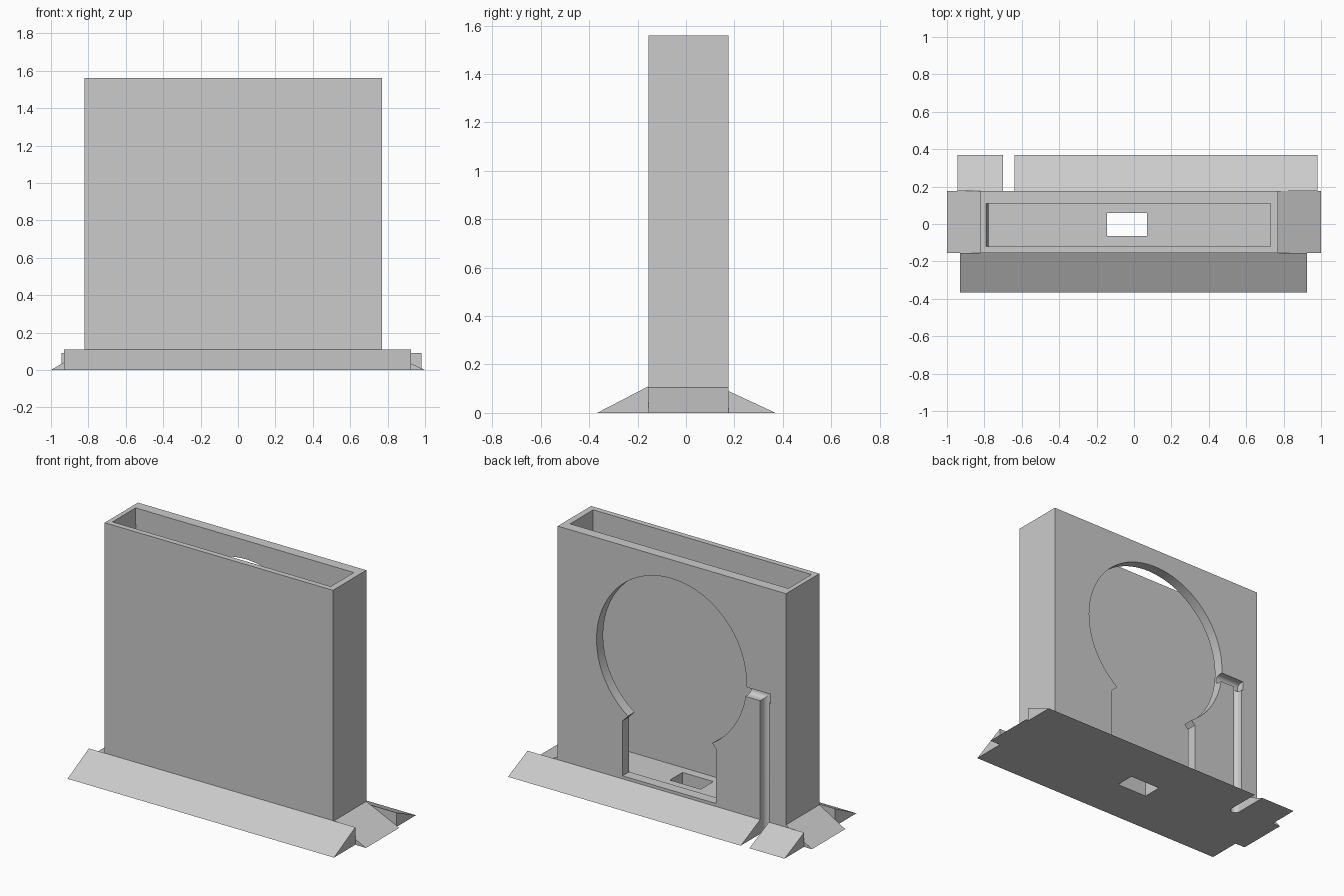
import bpy, bmesh, math
from mathutils import Vector

old = bpy.data.objects.get("Cube")
if old:
    bpy.data.objects.remove(old, do_unlink=True)

grey = bpy.data.materials.new("plain grey")
grey.use_nodes = True
grey.diffuse_color = (0.6, 0.6, 0.6, 1)
grey.node_tree.nodes["Principled BSDF"].inputs["Base Color"].default_value = (0.6, 0.6, 0.6, 1)


def prism(name, points, axis, start, end):
    """Extrude a 2D outline along an axis; the outline uses the other two axes in order."""
    def place(p, d):
        c = list(p)
        c.insert("xyz".index(axis), d)
        return Vector(c)
    bm = bmesh.new()
    near = [bm.verts.new(place(p, start)) for p in points]
    far = [bm.verts.new(place(p, end)) for p in points]
    bm.faces.new(near)
    bm.faces.new(far)
    for i in range(len(points)):
        j = (i + 1) % len(points)
        bm.faces.new((near[i], near[j], far[j], far[i]))
    bmesh.ops.recalc_face_normals(bm, faces=bm.faces)
    mesh = bpy.data.meshes.new(name)
    bm.to_mesh(mesh)
    bm.free()
    mesh.materials.append(grey)
    obj = bpy.data.objects.new(name, mesh)
    bpy.context.collection.objects.link(obj)
    return obj


def rect(a, b, c, d):
    return [(a, c), (b, c), (b, d), (a, d)]


def arc(cx, cy, r, first, last, steps):
    angles = [math.radians(first + (last - first) * i / steps) for i in range(steps + 1)]
    return [(cx + r * math.cos(a), cy + r * math.sin(a)) for a in angles]


def cut(target, cutter):
    cutter.hide_render = True
    mod = target.modifiers.new("cut", 'BOOLEAN')
    mod.operation = 'DIFFERENCE'
    mod.solver = 'EXACT'
    mod.object = cutter
    bpy.context.view_layer.objects.active = target
    bpy.ops.object.modifier_apply(modifier=mod.name)
    bpy.data.objects.remove(cutter, do_unlink=True)


LEFT, RIGHT, FRONT, BACK, TOP = -0.82, 0.77, -0.155, 0.176, 1.56
FLOOR = 0.105

# Hollow upright case, open at the top
case = prism("case", rect(LEFT, RIGHT, FRONT, BACK), "z", 0, TOP)
cavity = [(-0.775, FLOOR), (0.73, FLOOR), (0.73, 1.7), (-0.79, 1.7), (-0.79, TOP)]
cut(case, prism("cavity_cutter", cavity, "y", -0.12, 0.11))

# Round window and the slot below it in the back wall
cut(case, prism("window_cutter", arc(-0.022, 0.92, 0.522, 0, 356.25, 95), "y", 0.05, 0.3))
mid, half = -0.006, 0.325
slot = [(mid + s * w, z) for s, w, z in (
    (-1, half, FLOOR + 0.004), (1, half, FLOOR + 0.004), (1, half, 0.455), (1, 0.295, 0.485),
    (1, 0.2, 0.6), (-1, 0.2, 0.6), (-1, 0.295, 0.485), (-1, half, 0.455))]
cut(case, prism("slot_cutter", slot, "y", 0.05, 0.3))

# Opening through the floor
cut(case, prism("floor_hole_cutter", rect(-0.145, 0.07, -0.065, 0.06), "z", -0.1, 0.3))

# Round-bottomed cable groove, down the back and across to the window
gx, gz, r = -0.67, 0.868, 0.03
down = arc(gx, 0.152, r, 180, 360, 12) + [(gx + r, 0.3), (gx - r, 0.3)]
cut(case, prism("groove_down_cutter", down, "z", -0.1, gz))
across = arc(0.152, gz, r, 90, 270, 12) + [(0.3, gz - r), (0.3, gz + r)]
cut(case, prism("groove_across_cutter", across, "x", -0.71, -0.5))

bpy.ops.object.select_all(action='DESELECT')
case.select_set(True)
bpy.context.view_layer.objects.active = case
bpy.ops.object.shade_smooth_by_angle(angle=math.radians(30))


# Sloping feet around the bottom
def ramp(name, axis, wall, tip, height, start, end):
    prism(name, [(wall, 0), (tip, 0), (wall, height)], axis, start, end)


ramp("front_foot", "x", FRONT, -0.367, 0.11, -0.93, 0.925)
ramp("back_foot_long", "x", BACK, 0.37, 0.09, gx + r, 0.98)
ramp("back_foot_short", "x", BACK, 0.37, 0.09, -0.945, gx - r)
ramp("right_foot", "y", LEFT, -1.0, 0.105, FRONT, BACK)
ramp("left_foot", "y", RIGHT, 1.0, 0.105, FRONT, BACK)
